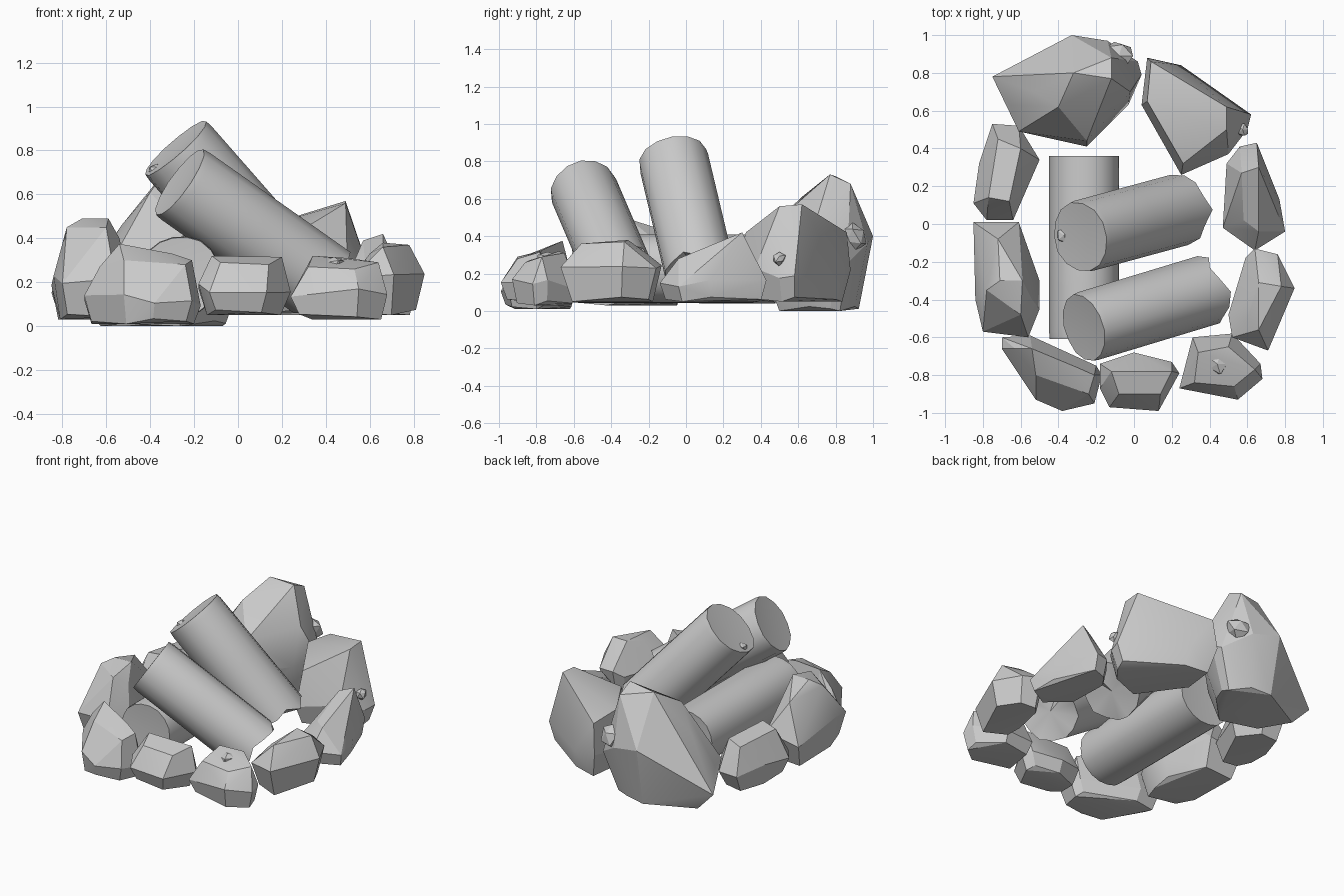
import bpy, bmesh, random
from math import cos, sin, tau
from mathutils import Vector

if "Cube" in bpy.data.objects:
    bpy.data.objects.remove(bpy.data.objects["Cube"])

random.seed(4)


def finish(name, bm):
    bmesh.ops.recalc_face_normals(bm, faces=bm.faces)
    me = bpy.data.meshes.new(name)
    bm.to_mesh(me)
    bm.free()
    ob = bpy.data.objects.new(name, me)
    bpy.context.collection.objects.link(ob)
    return ob


def smooth(ob, angle):
    bpy.context.view_layer.objects.active = ob
    ob.select_set(True)
    bpy.ops.object.shade_smooth_by_angle(angle=angle)
    ob.select_set(False)


def hull(name, pts):
    bm = bmesh.new()
    for p in pts:
        bm.verts.new(p)
    bmesh.ops.convex_hull(bm, input=bm.verts[:])
    loose = [v for v in bm.verts if not v.link_faces]
    bmesh.ops.delete(bm, geom=loose, context='VERTS')
    bmesh.ops.dissolve_limit(bm, angle_limit=0.14, verts=bm.verts[:], edges=bm.edges[:])
    smooth(finish(name, bm), 0.4)


def rock(name, z0, zm, outline, top, base=0.8):
    """Faceted stone: shrunken base, widest outline near zm, explicit top points."""
    n = len(outline)
    cx = sum(p[0] for p in outline) / n
    cy = sum(p[1] for p in outline) / n
    pts = [(p[0], p[1], p[2] if len(p) > 2 else zm + random.uniform(-.03, .03)) for p in outline]
    pts += [(cx + (p[0] - cx) * base, cy + (p[1] - cy) * base, z0 + (i % 3) * .012)
            for i, p in enumerate(outline)]
    hull(name, pts + list(top))


def chip(name, c, r):
    """Small knob mostly sunk into a surface."""
    bm = bmesh.new()
    bmesh.ops.create_icosphere(bm, subdivisions=1, radius=r)
    for v in bm.verts:
        v.co = Vector(c) + v.co * random.uniform(.75, 1.1)
    finish(name, bm)


def log(name, a, b, r, sides=14, rough=0.0):
    """Round log from a to b; rough makes the b end ragged."""
    a, b = Vector(a), Vector(b)
    d = (b - a).normalized()
    q = d.to_track_quat('Z', 'Y')
    bm = bmesh.new()
    rings = []
    wobble = [1 + random.uniform(-.025, .025) for _ in range(sides)]
    for t, k in ((0, .98), (.04, 1), (.5, 1), (.85, 1), (1, 1)):
        ring = []
        for i in range(sides):
            w = tau * i / sides
            rr = r * k * wobble[i]
            push = rough * random.uniform(-1, 1) if t == 1 else 0
            ring.append(bm.verts.new(a.lerp(b, t) + d * push
                                     + q @ Vector((cos(w) * rr, sin(w) * rr, 0))))
        rings.append(ring)
    for r0, r1 in zip(rings, rings[1:]):
        for i in range(sides):
            j = (i + 1) % sides
            bm.faces.new((r0[i], r0[j], r1[j], r1[i]))
    for ring, c, s in ((rings[0], a, 1), (rings[-1], b, -1)):
        m = bm.verts.new(c + d * s * .012)
        for i in range(sides):
            bm.faces.new((ring[i], ring[(i + 1) % sides], m))
    smooth(finish(name, bm), 0.7)


# Logs
log("lying_log", (-.265, -.61, .225), (-.265, .36, .225), .187, 18)
log("back_leaning_log", (-.285, -.07, .81), (.25, .075, .2), .19, rough=.035)
log("front_leaning_log", (-.265, -.55, .655), (.38, -.355, .2), .186, rough=.03)

# Two big boulders at the back
rock("back_left_boulder", 0, .26,
     [(-.75, .78, .13), (-.33, 1, .4), (-.14, .97, .36), (.02, .86), (.04, .79), (-.03, .63),
      (-.25, .41), (-.61, .49), (-.66, .63)],
     [(-.32, .8, .72), (-.12, .77, .73), (-.12, .88, .68), (-.2, .58, .58), (-.4, .62, .61),
      (-.53, .7, .46), (-.5, .84, .42), (-.02, .7, .5), (-.25, .44, .44)], .72)
rock("back_right_boulder", .05, .2,
     [(.07, .88), (.25, .84), (.62, .58), (.6, .5), (.5, .37), (.25, .26), (.04, .63)],
     [(.49, .62, .57), (.49, .5, .56), (.09, .86, .42), (.07, .65, .44), (.26, .32, .42),
      (.55, .6, .38)], .85)

# Ring of smaller stones
rock("left_back_stone", .04, .18,
     [(-.75, .53), (-.61, .52), (-.5, .34), (-.64, .02), (-.78, .02), (-.85, .11), (-.82, .32)],
     [(-.72, .45, .32), (-.6, .4, .33), (-.66, .12, .36), (-.77, .14, .34)])
rock("left_front_stone", .03, .2,
     [(-.85, .01), (-.61, .01), (-.5, -.3), (-.5, -.45), (-.56, -.6), (-.8, -.57), (-.84, -.4)],
     [(-.71, -.3, .49), (-.59, -.3, .49), (-.78, -.35, .45), (-.6, -.48, .45),
      (-.72, -.08, .42), (-.54, -.4, .4)], .83)
rock("front_left_stone", .01, .12,
     [(-.7, -.6), (-.55, -.59), (-.2, -.75), (-.17, -.8), (-.21, -.95), (-.38, -.99),
      (-.52, -.93), (-.7, -.66)],
     [(-.54, -.66, .375), (-.63, -.66, .27), (-.21, -.8, .3), (-.24, -.9, .28),
      (-.52, -.8, .3), (-.3, -.76, .33)], .88)
rock("front_middle_stone", .05, .17,
     [(-.18, -.74), (0, -.68), (.2, -.73), (.24, -.79), (.13, -.99), (-.13, -.97), (-.18, -.87)],
     [(-.12, -.78, .32), (.2, -.78, .315), (.14, -.9, .28), (-.08, -.9, .29)])
rock("front_right_stone", .03, .14,
     [(.31, -.6), (.52, -.58), (.67, -.74), (.68, -.82), (.55, -.93), (.24, -.87)],
     [(.34, -.68, .32), (.5, -.65, .31), (.64, -.77, .29), (.53, -.86, .26), (.32, -.84, .27)], .85)
rock("right_front_stone", .05, .22,
     [(.64, -.13), (.76, -.16), (.85, -.34), (.71, -.67), (.52, -.6), (.5, -.48), (.59, -.18)],
     [(.66, -.56, .36), (.78, -.33, .37), (.66, -.31, .38), (.6, -.5, .33), (.7, -.2, .3)])
rock("right_back_stone", .05, .14,
     [(.56, .41), (.65, .43), (.77, .13), (.8, -.04), (.64, -.14), (.47, -.02), (.49, .32)],
     [(.66, .3, .42), (.57, .27, .39), (.66, -.04, .28), (.58, .02, .28)], .9)

# Small chips and knobs
chip("front_stone_knob", (.44, -.74, .27), .06)
chip("log_end_knob", (-.37, -.06, .705), .045)
chip("boulder_knob", (-.08, .89, .4), .085)
chip("right_boulder_knob", (.575, .5, .28), .04)
